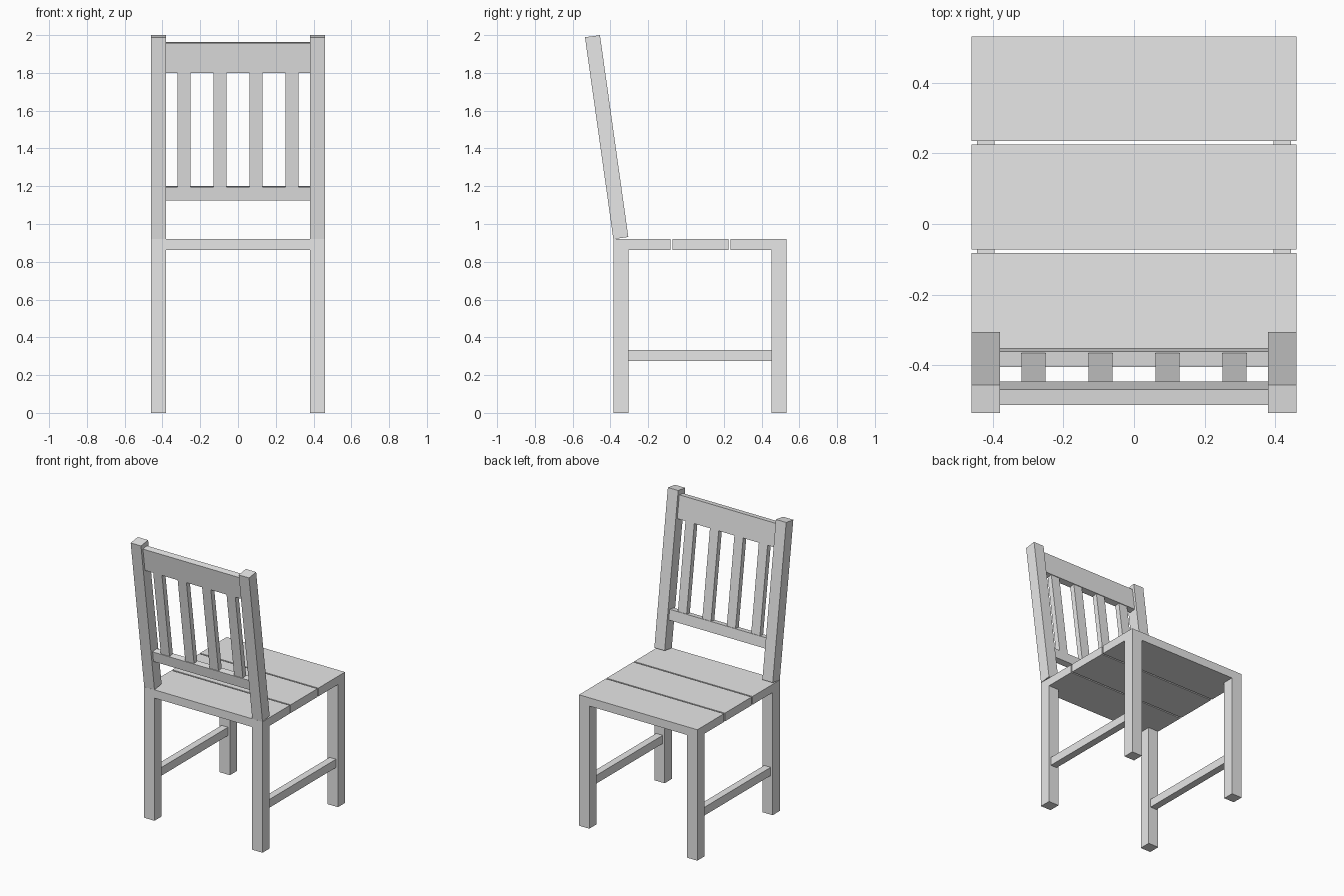
import bpy
import bmesh
import math
from mathutils import Matrix, Vector

default = bpy.data.objects.get("Cube")
if default:
    bpy.data.objects.remove(default, do_unlink=True)

# One plain grey for the whole chair
GREY = (0.8, 0.8, 0.8, 1.0)
grey = bpy.data.materials.new("plain_grey")
grey.use_nodes = True
grey.diffuse_color = GREY
grey.node_tree.nodes["Principled BSDF"].inputs["Base Color"].default_value = GREY

# Frame of the leaning backrest: origin at the foot of the posts
LEAN = (Matrix.Translation((0, -0.345, 0.9256))
        @ Matrix.Rotation(math.radians(8), 4, 'X'))


def board(name, x, y, z, frame=Matrix.Identity(4)):
    """Box spanning the given (low, high) ranges inside a frame."""
    spans = (x, y, z)
    centre = Vector([(a + b) / 2 for a, b in spans])
    size = Vector([b - a for a, b in spans])
    mesh = bpy.data.meshes.new(name)
    bm = bmesh.new()
    bmesh.ops.create_cube(bm, size=1, matrix=Matrix.Diagonal(size).to_4x4())
    bm.to_mesh(mesh)
    bm.free()
    mesh.materials.append(grey)
    obj = bpy.data.objects.new(name, mesh)
    obj.matrix_world = frame @ Matrix.Translation(centre)
    bpy.context.collection.objects.link(obj)


HALF = 0.46        # half width of the chair
INNER = 0.38       # inner face of legs and posts
REAR, FRONT = (-0.385, -0.305), (0.453, 0.531)
SEAT = (0.862, 0.92)

# Legs, side stretchers and backrest posts
for side, s in (("left", 1), ("right", -1)):
    leg_x = sorted((s * INNER, s * HALF))
    bar_x = sorted((s * 0.395, s * 0.445))
    board(f"back_leg_{side}", leg_x, REAR, (0, SEAT[0]))
    board(f"front_leg_{side}", leg_x, FRONT, (0, SEAT[0]))
    board(f"stretcher_{side}", bar_x, (REAR[1], FRONT[0]), (0.275, 0.333))
    board(f"back_post_{side}", leg_x, (-0.04, 0.04), (0, 1.079), LEAN)

# Seat planks with narrow gaps
for name, span in (("rear", (-0.385, -0.082)), ("middle", (-0.072, 0.225)),
                   ("front", (0.235, 0.531))):
    board(f"seat_plank_{name}", (-HALF, HALF), span, SEAT)

# Backrest rails and upright slats
LOW, HIGH = (0.203, 0.275), (0.886, 1.046)
for name, span in (("lower_rail", LOW), ("top_rail", HIGH)):
    board(name, (-INNER, INNER), (-0.0225, 0.0225), span, LEAN)
for i in range(4):
    x = (i - 1.5) * 0.19
    board(f"back_slat_{i + 1}", (x - 0.034, x + 0.034), (-0.018, 0.018),
          (LOW[1], HIGH[0]), LEAN)
